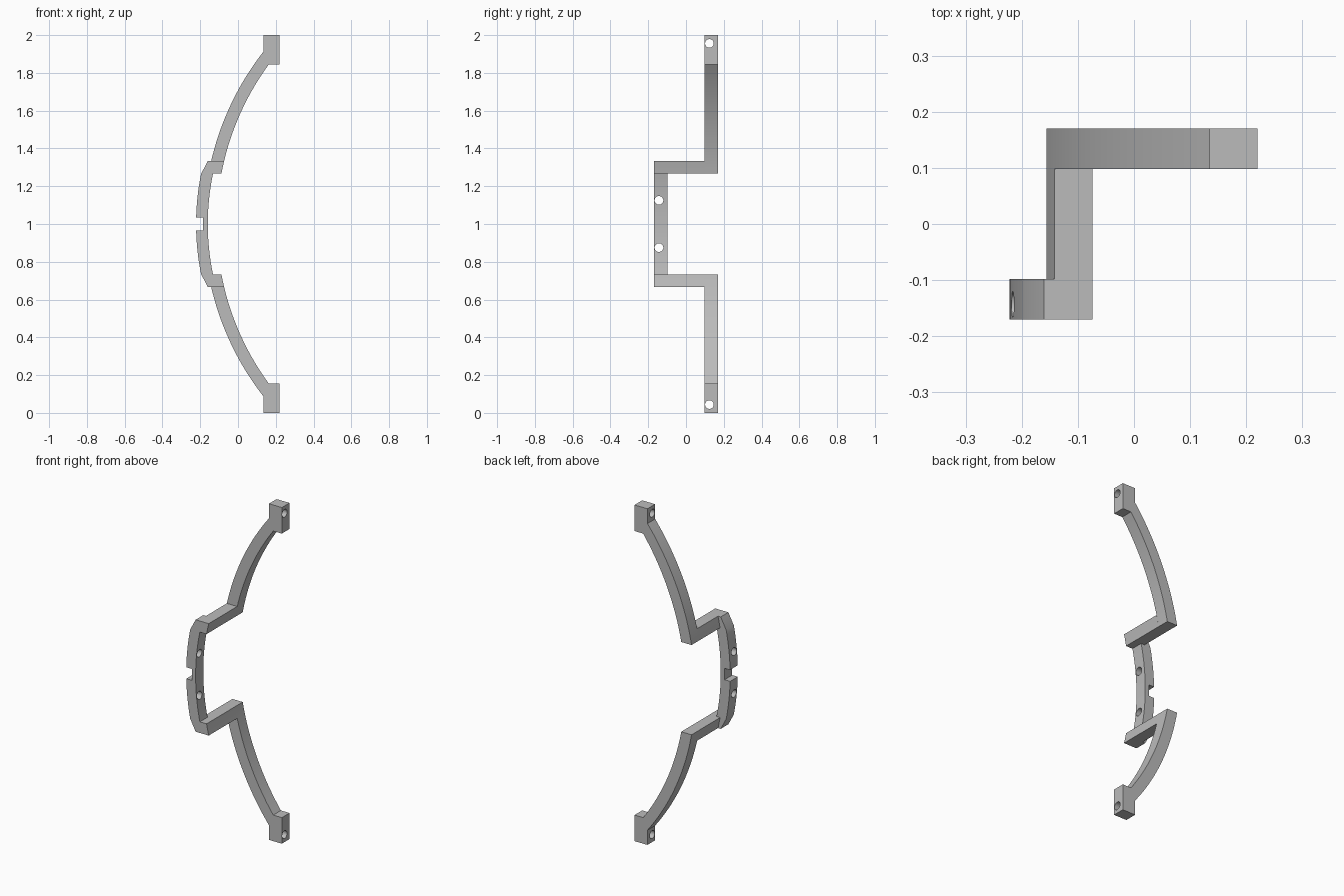
import bpy, bmesh
from math import sqrt, radians

cube = bpy.data.objects.get("Cube")
if cube:
    bpy.data.objects.remove(cube, do_unlink=True)

gray = bpy.data.materials.new("plain_gray")
gray.use_nodes = True
COLOR = (0.5, 0.5, 0.5, 1)
gray.diffuse_color = COLOR
gray.node_tree.nodes["Principled BSDF"].inputs["Base Color"].default_value = COLOR

MID = 1.0                       # height of the mirror plane
BACK = (0.098, 0.17)            # depth of the arms and end pads
FRONT = (-0.17, -0.098)         # depth of the centre bar
Z0, Z1 = 0.267, 0.333           # bridge height above the mirror plane
PAD_X, PAD_END = 0.135, 0.22
PAD_Z = 0.845


def bow(d, radius, center):
    """x of a bowed edge at height d from the mirror plane"""
    return center - sqrt(radius * radius - d * d)


def arc(d0, d1, radius, center, steps=20):
    heights = [d0 + (d1 - d0) * i / steps for i in range(steps + 1)]
    return [(bow(d, radius, center), d) for d in heights]


ARM_OUT, ARM_IN = (1.48, 1.30), (1.43, 1.317)
BAR_OUT, BAR_IN = (1.35, 1.128), (1.29, 1.13)


def prism(name, outline, depth, sign=1):
    """Extrude an (x, height) outline along y, flipped below when sign is -1"""
    bm = bmesh.new()
    verts = [bm.verts.new((x, depth[0], MID + sign * d)) for x, d in outline]
    face = bm.faces.new(verts)
    out = bmesh.ops.extrude_face_region(bm, geom=[face])
    moved = [g for g in out["geom"] if isinstance(g, bmesh.types.BMVert)]
    bmesh.ops.translate(bm, verts=moved, vec=(0, depth[1] - depth[0], 0))
    bmesh.ops.recalc_face_normals(bm, faces=bm.faces[:])
    mesh = bpy.data.meshes.new(name)
    bm.to_mesh(mesh)
    bm.free()
    mesh.materials.append(gray)
    obj = bpy.data.objects.new(name, mesh)
    bpy.context.collection.objects.link(obj)
    return obj


def drill(obj, x, y, z, radius=0.023):
    """Cut a round hole through the part along x"""
    bpy.ops.mesh.primitive_cylinder_add(vertices=32, radius=radius, depth=0.3,
                                        location=(x, y, z),
                                        rotation=(0, radians(90), 0))
    cutter = bpy.context.object
    cutter.hide_render = True
    cutter.data.materials.append(gray)
    mod = obj.modifiers.new("hole", "BOOLEAN")
    mod.operation, mod.solver, mod.object = "DIFFERENCE", "EXACT", cutter
    bpy.ops.object.select_all(action="DESELECT")
    bpy.context.view_layer.objects.active = obj
    obj.select_set(True)
    bpy.ops.object.modifier_apply(modifier=mod.name)
    bpy.data.objects.remove(cutter, do_unlink=True)


parts = []
for sign, side in ((1, "upper"), (-1, "lower")):
    # Curved arm running from the bridge to the end pad
    outline = arc(Z0, 0.912, *ARM_OUT) + [(PAD_X, PAD_Z)]
    outline += arc(PAD_Z, Z0, *ARM_IN)
    parts.append(prism(side + "_arm", outline, BACK, sign))

    # Bridge stepping forward to the centre bar
    outline = arc(Z0, Z1, *ARM_OUT, 2) + arc(Z1, Z0, *ARM_IN, 2)
    parts.append(prism(side + "_bridge", outline, (FRONT[0], BACK[0]), sign))

    # Drilled end pad
    outline = [(PAD_X, PAD_Z), (PAD_END, PAD_Z), (PAD_END, 1), (PAD_X, 1)]
    pad = prism(side + "_end_pad", outline, BACK, sign)
    drill(pad, 0.18, 0.124, MID + sign * 0.956)
    parts.append(pad)

# Centre bar with chamfered ends and a square notch
upper = [(-0.185, 0), (-0.185, 0.034)] + arc(0.034, 0.265, *BAR_OUT, 10)
upper += [(-0.16, Z1)] + arc(Z1, Z0, *ARM_OUT, 2) + arc(Z0, 0, *BAR_IN, 10)
lower = [(x, -d) for x, d in reversed(upper[1:-1])]
bar = prism("centre_bar", upper + lower, FRONT)
for offset in (0.125, -0.125):
    drill(bar, -0.19, -0.143, MID + offset)
parts.append(bar)

# Smooth the bowed faces and hole walls, keep the corners crisp
bpy.ops.object.select_all(action="DESELECT")
for obj in parts:
    obj.select_set(True)
bpy.context.view_layer.objects.active = bar
bpy.ops.object.shade_smooth_by_angle(angle=radians(20))
